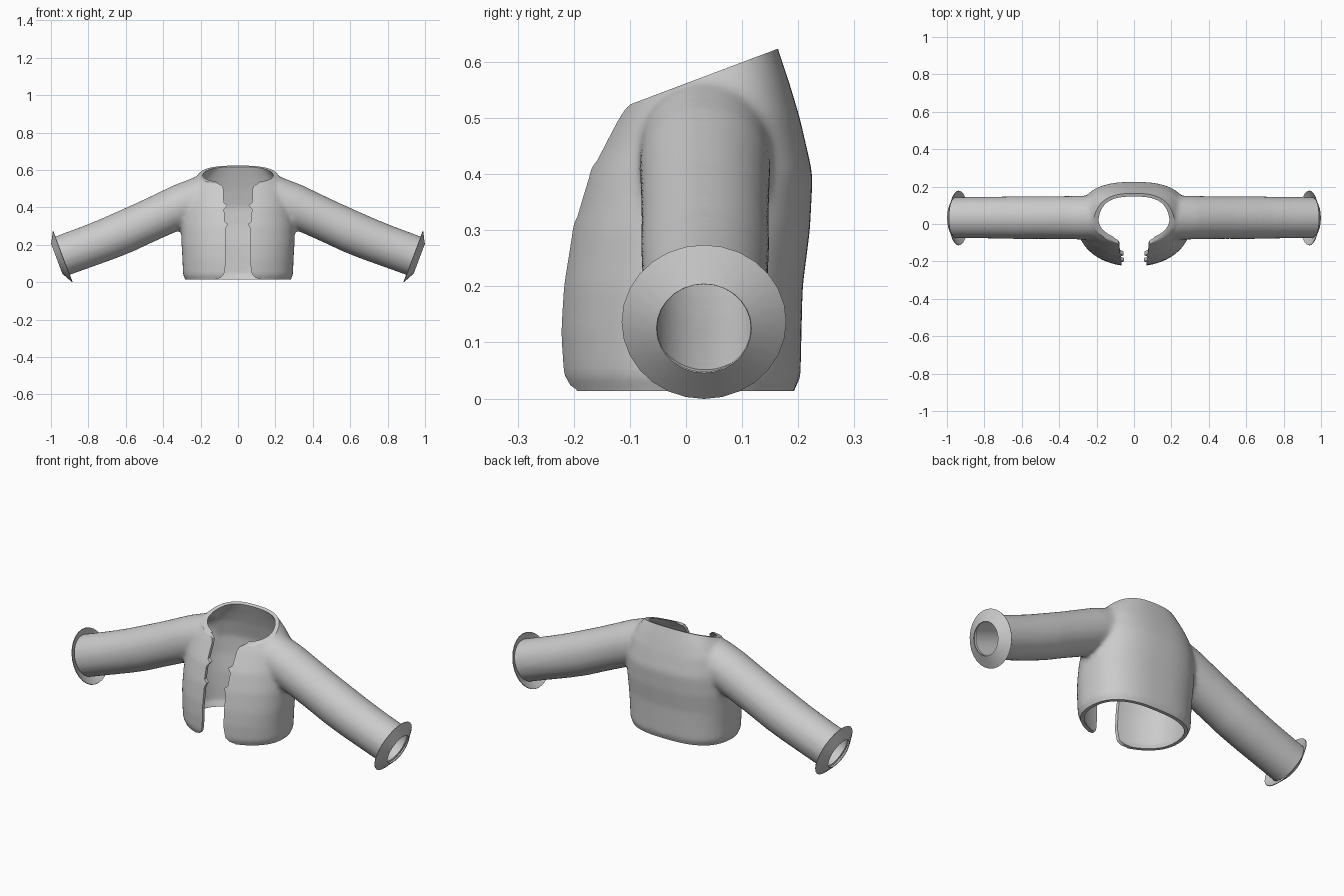
import bpy, bmesh, math
from mathutils import Vector, Matrix

cube = bpy.data.objects.get("Cube")
if cube:
    bpy.data.objects.remove(cube, do_unlink=True)

cloth = bpy.data.materials.new("light_grey_cloth")
cloth.use_nodes = True
GREY = (0.6, 0.6, 0.6, 1)
cloth.diffuse_color = GREY
cloth.node_tree.nodes["Principled BSDF"].inputs["Base Color"].default_value = GREY

WALL = 0.018
AXIS = Vector((0.936, 0, -0.353)).normalized()   # sleeve direction at the wrist
WRIST = Vector((0.937, 0.032, 0.137))


def to_object(bm, name):
    bmesh.ops.recalc_face_normals(bm, faces=bm.faces)
    mesh = bpy.data.meshes.new(name)
    bm.to_mesh(mesh)
    bm.free()
    mesh.materials.append(cloth)
    ob = bpy.data.objects.new(name, mesh)
    bpy.context.collection.objects.link(ob)
    return ob


def loft(bm, rings, caps=True):
    loops = [[bm.verts.new(p) for p in ring] for ring in rings]
    for a, b in zip(loops, loops[1:]):
        n = len(a)
        for i in range(n):
            bm.faces.new((a[i], a[(i + 1) % n], b[(i + 1) % n], b[i]))
    if caps:
        bm.faces.new(loops[0])
        bm.faces.new(loops[-1])


def activate(ob):
    bpy.ops.object.select_all(action="DESELECT")
    ob.select_set(True)
    bpy.context.view_layer.objects.active = ob


def apply_mod(ob, kind, **settings):
    mod = ob.modifiers.new(kind.title(), kind)
    for key, value in settings.items():
        setattr(mod, key, value)
    activate(ob)
    bpy.ops.object.modifier_apply(modifier=mod.name)


def cut(ob, cutter):
    cutter.hide_render = True
    apply_mod(ob, "BOOLEAN", operation="DIFFERENCE", solver="EXACT", object=cutter)
    bpy.data.objects.remove(cutter, do_unlink=True)


def block(name, matrix):
    bm = bmesh.new()
    bmesh.ops.create_cube(bm, size=1, matrix=matrix)
    return to_object(bm, name)


def circle(center, r, side, n):
    # ring square to the sleeve axis, on the chosen side
    up = Vector((0.353, 0, 0.936)).normalized()
    pts = []
    for i in range(n):
        t = 2 * math.pi * i / n
        p = center + r * (math.cos(t) * Vector((0, 1, 0)) + math.sin(t) * up)
        pts.append((p.x * side, p.y, p.z))
    return pts


def torso_ring(z, half, front, back, n=64):
    mid = (front + back) / 2
    pts = []
    for i in range(n):
        t = 2 * math.pi * i / n
        c, s = math.cos(t), math.sin(t)
        e = 2 / 2.6 if s > 0 else 2 / 2.1
        depth = back - mid if s > 0 else mid - front
        pts.append((half * math.copysign(abs(c) ** e, c),
                    mid + depth * math.copysign(abs(s) ** e, s), z))
    return pts


# Solid body: torso with both sleeves, longer than needed and trimmed later
TORSO = [(-0.06, 0.275, -0.205, 0.185), (0.012, 0.278, -0.208, 0.19),
         (0.035, 0.294, -0.223, 0.204), (0.12, 0.297, -0.227, 0.206),
         (0.2, 0.302, -0.222, 0.208), (0.3, 0.303, -0.206, 0.221),
         (0.4, 0.292, -0.177, 0.226), (0.5, 0.268, -0.125, 0.203),
         (0.56, 0.228, -0.09, 0.185), (0.62, 0.175, -0.055, 0.165),
         (0.7, 0.12, -0.02, 0.14)]
SLEEVE = [(0.08, 0.47, 0.1), (0.2, 0.448, 0.117), (0.3, 0.41, 0.117),
          (0.4, 0.364, 0.115), (0.5, 0.318, 0.114), (0.6, 0.272, 0.115),
          (0.7, 0.23, 0.113), (0.8, 0.192, 0.111), (0.937, 0.142, 0.11),
          (1.03, 0.107, 0.11)]
bm = bmesh.new()
loft(bm, [torso_ring(*row) for row in TORSO])
for side in (-1, 1):
    loft(bm, [circle(Vector((x, 0.034, z)), r, side, 40) for x, z, r in SLEEVE])
jacket = to_object(bm, "jacket_body")
apply_mod(jacket, "REMESH", mode="VOXEL", voxel_size=0.012)
apply_mod(jacket, "SMOOTH", factor=0.5, iterations=10)

# Hollow the body with a shrunken copy
lining = jacket.copy()
lining.data = jacket.data.copy()
lining.name = "lining_cutter"
bpy.context.collection.objects.link(lining)
apply_mod(lining, "DISPLACE", strength=-WALL, mid_level=0)
cut(jacket, lining)

# Slanted neck opening and straight hem
slope = Matrix.Rotation(math.atan(0.377), 4, "X")
cut(jacket, block("neck_cutter", Matrix.Translation((0, -0.105, 0.522)) @ slope
                  @ Matrix.Translation((0, 0, 0.5)) @ Matrix.Diagonal((1, 2, 1, 1))))
cut(jacket, block("hem_cutter", Matrix.Translation((0, 0, -0.487))
                  @ Matrix.Diagonal((1, 1, 1, 1))))

# Wrist openings
for side in (-1, 1):
    p = WRIST + AXIS * 0.264
    turn = Matrix.Rotation(side * math.atan2(0.353, 0.936), 4, "Y")
    cut(jacket, block("wrist_cutter", Matrix.Translation((p.x * side, p.y, p.z))
                      @ turn @ Matrix.Diagonal((0.5, 0.6, 0.6, 1))))

# Open front with rounded corners and little torn catches
EDGE = [(0.125, -0.05), (0.12, 0.016), (0.092, 0.024), (0.074, 0.045), (0.066, 0.1),
        (0.066, 0.285), (0.054, 0.31), (0.072, 0.325), (0.074, 0.39), (0.056, 0.412),
        (0.076, 0.425), (0.077, 0.495), (0.084, 0.515), (0.11, 0.53), (0.11, 0.7)]
outline = EDGE + [(-x, z) for x, z in reversed(EDGE)]
bm = bmesh.new()
loft(bm, [[(x, y, z) for x, z in outline] for y in (-0.5, -0.03)])
cut(jacket, to_object(bm, "front_cutter"))
activate(jacket)
bpy.ops.object.shade_smooth_by_angle(angle=math.radians(40))

# Flared cuffs: thin cones narrowing outward
for side, name in ((1, "left_cuff"), (-1, "right_cuff")):
    bm = bmesh.new()
    loft(bm, [circle(WRIST, 0.146, side, 28),
              circle(WRIST + AXIS * 0.033, 0.084, side, 28)], caps=False)
    cuff = to_object(bm, name)
    apply_mod(cuff, "SOLIDIFY", thickness=0.003, offset=0)
    activate(cuff)
    bpy.ops.object.shade_smooth_by_angle(angle=math.radians(40))
